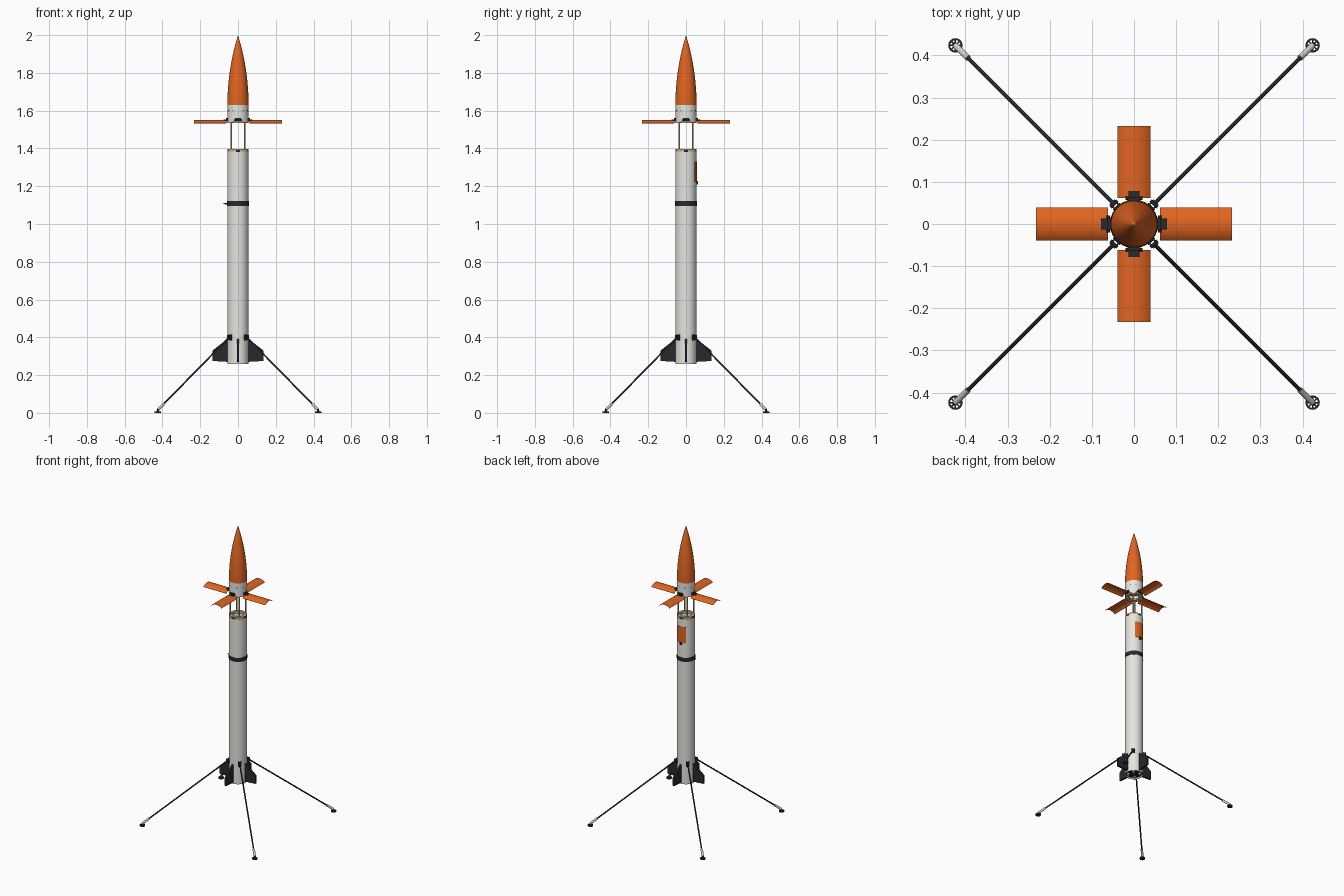
import bpy, bmesh
from math import pi, sin, cos, sqrt, radians
from mathutils import Matrix, Vector

if "Cube" in bpy.data.objects:
    bpy.data.objects.remove(bpy.data.objects["Cube"])


def material(name, r, g, b):
    m = bpy.data.materials.new(name)
    m.diffuse_color = (r, g, b, 1)
    m.use_nodes = True
    m.node_tree.nodes["Principled BSDF"].inputs["Base Color"].default_value = m.diffuse_color
    return m


ORANGE = material("orange", 0.75, 0.13, 0.015)
WHITE = material("off_white", 0.78, 0.79, 0.74)
BLACK = material("black", 0.02, 0.022, 0.025)
TAN = material("plywood", 0.62, 0.47, 0.27)
SILVER = material("silver", 0.6, 0.62, 0.65)
RED = material("red", 0.6, 0.02, 0.02)
I = Matrix.Identity(4)


def move(x, y, z):
    return Matrix.Translation((x, y, z))


def spin(deg):
    return Matrix.Rotation(radians(deg), 4, 'Z')


def finish(bm, name, mat, mtx=I):
    bmesh.ops.transform(bm, matrix=mtx, verts=bm.verts)
    bmesh.ops.recalc_face_normals(bm, faces=bm.faces)
    for f in bm.faces:
        f.smooth = True
    for e in bm.edges:
        e.smooth = e.calc_face_angle(0) < radians(32)
    me = bpy.data.meshes.new(name)
    bm.to_mesh(me)
    bm.free()
    me.materials.append(mat)
    ob = bpy.data.objects.new(name, me)
    bpy.context.collection.objects.link(ob)
    return ob


def lathe(name, profile, mat, mtx=I, n=64, closed=True):
    """Revolve (radius, z) points round z; a closed profile makes a hollow solid."""
    bm = bmesh.new()
    vs = [bm.verts.new((r, 0, z)) for r, z in profile]
    pairs = list(zip(vs, vs[1:])) + ([(vs[-1], vs[0])] if closed else [])
    es = [bm.edges.new(p) for p in pairs]
    bmesh.ops.spin(bm, geom=vs + es, cent=(0, 0, 0), axis=(0, 0, 1), angle=2 * pi,
                   steps=n, use_merge=True)
    bmesh.ops.remove_doubles(bm, verts=bm.verts, dist=1e-6)
    return finish(bm, name, mat, mtx)


def tube(name, ri, ro, z0, z1, mat, mtx=I, n=64):
    return lathe(name, [(ri, z0), (ro, z0), (ro, z1), (ri, z1)], mat, mtx, n)


def rod(name, a, b, r, mat, mtx=I, n=16, r2=None):
    a, b = Vector(a), Vector(b)
    bm = bmesh.new()
    bmesh.ops.create_cone(bm, cap_ends=True, segments=n, radius1=r,
                          radius2=r if r2 is None else r2, depth=(b - a).length)
    turn = (b - a).to_track_quat('Z', 'Y').to_matrix().to_4x4()
    return finish(bm, name, mat, mtx @ Matrix.Translation((a + b) / 2) @ turn)


def box(name, c, s, mat, mtx=I):
    bm = bmesh.new()
    bmesh.ops.create_cube(bm, size=1)
    return finish(bm, name, mat, mtx @ move(*c) @ Matrix.Diagonal((*s, 1)))


def shell(name, ri, ro, half, z0, z1, mat, mtx=I, n=16):
    """Curved panel centred on +x, spanning +-half degrees."""
    bm = bmesh.new()
    h = radians(half)
    ring = [bm.verts.new((r * cos(-h), r * sin(-h), z))
            for r, z in ((ri, z0), (ro, z0), (ro, z1), (ri, z1))]
    f = bm.faces.new(ring)
    bmesh.ops.spin(bm, geom=[f] + f.edges[:] + ring, cent=(0, 0, 0), axis=(0, 0, 1),
                   angle=2 * h, steps=n)
    bm.faces.ensure_lookup_table()
    if not any(len(fc.verts) == 4 and abs(fc.calc_center_median().y - ri * sin(-h)) < 0.002
               for fc in bm.faces):
        bm.faces.new(ring)
    return finish(bm, name, mat, mtx)


def plate(name, pts, t, mat, mtx=I):
    """Flat outline in the xz plane with thickness t along y."""
    bm = bmesh.new()
    f = bm.faces.new([bm.verts.new((x, -t / 2, z)) for x, z in pts])
    g = bmesh.ops.extrude_face_region(bm, geom=[f])['geom']
    bmesh.ops.translate(bm, vec=(0, t, 0), verts=[v for v in g if isinstance(v, bmesh.types.BMVert)])
    return finish(bm, name, mat, mtx)


R = 0.056

# Nose cone: tangent ogive
L, Z0 = 0.37, 1.63
rho = (R * R + L * L) / (2 * R)
nose = [(max(0, sqrt(rho ** 2 - (L * i / 20) ** 2) + R - rho), Z0 + L * i / 20) for i in range(21)]
nose[-1] = (0, 2.0)
lathe("nose_cone", [(0, Z0)] + nose, ORANGE, closed=False)

# Collar below the nose, with its ring
tube("nose_collar", 0.052, R, 1.54, 1.63, WHITE)
tube("upper_ring", 0.03, 0.0545, 1.535, 1.546, TAN)
rod("upper_bulkhead", (0, 0, 1.575), (0, 0, 1.58), 0.052, TAN, n=48)

# Main body tube, hollow at the top
tube("body_tube", 0.053, R, 0.26, 1.385, WHITE)
tube("lower_ring", 0.038, 0.0545, 1.382, 1.398, TAN)
rod("bay_floor", (0, 0, 1.335), (0, 0, 1.34), 0.053, TAN, n=48)
tube("body_band", 0.053, 0.0572, 1.095, 1.122, BLACK)

# Safety pin at the band on the left
rod("pin_shaft", (-0.05, 0, 1.108), (-0.068, 0, 1.108), 0.004, BLACK)
rod("pin_tip", (-0.066, 0, 1.108), (-0.076, 0, 1.108), 0.004, RED, r2=0.002)

# Access door on the back, with latch
shell("access_door", 0.0545, 0.0577, 35, 1.222, 1.332, ORANGE, spin(90))
box("door_latch", (0.058, 0, 1.218), (0.009, 0.014, 0.018), BLACK, spin(90))

# Engine end
rod("engine_plate", (0, 0, 0.27), (0, 0, 0.278), 0.053, BLACK, n=48)
tube("main_nozzle", 0.011, 0.016, 0.258, 0.272, BLACK, n=32)

foot_c = 0.424
for k in range(4):
    S, D = spin(90 * k), spin(90 * k + 45)
    # Open petal, arched side up, on its hinge
    lay = S @ move(0.062, 0, 1.55 - R) @ Matrix.Rotation(-pi / 2, 4, 'Y')
    shell("petal", 0.0535, R, 45, -0.171, 0, ORANGE, lay)
    box("hinge_block", (0.0575, 0, 1.552), (0.012, 0.032, 0.018), BLACK, S)
    box("hinge_leaf", (0.067, 0, 1.5505), (0.022, 0.026, 0.005), BLACK, S)
    rod("hinge_pin", (0.061, -0.02, 1.548), (0.061, 0.02, 1.548), 0.004, BLACK, S)
    box("petal_catch", (0.053, 0, 1.387), (0.006, 0.02, 0.009), BLACK, S)
    # Collar screws and spacer rods
    for a in (-28, 28):
        T = spin(90 * k + a)
        rod("collar_screw", (0.055, 0, 1.6), (0.0575, 0, 1.6), 0.0025, BLACK, T, 12)
    rod("spacer_rod", (0.0515 - 0.002, 0, 1.38), (0.0515 - 0.002, 0, 1.54), 0.0042, TAN, D)
    # Fin
    plate("fin", [(0.05, 0.27), (0.135, 0.275), (0.135, 0.33), (0.056, 0.392), (0.05, 0.392)],
          0.012, BLACK, S)
    # Small nozzles
    tube("small_nozzle", 0.006, 0.009, 0.259, 0.272, SILVER, D @ move(0.036, 0, 0), 24)
    # Leg bracket, leg, sleeve and foot
    q = sqrt(2)
    for y in (-0.007, 0.007):
        box("leg_bracket", (0.064, y, 0.4), (0.02, 0.004, 0.024), BLACK, D)
    box("bracket_base", (0.057, 0, 0.4), (0.006, 0.022, 0.032), BLACK, D)
    rod("bracket_pin", (0.067, -0.011, 0.4), (0.067, 0.011, 0.4), 0.004, BLACK, D)
    top, low = Vector((0.067, 0, 0.4)), Vector((foot_c * q, 0, 0.016))
    rod("leg", top, low, 0.0046, BLACK, D)
    rod("leg_sleeve", top.lerp(low, 0.92), low, 0.0075, SILVER, D)
    F = D @ move(foot_c * q, 0, 0)
    tube("foot_rim", 0.0125, 0.017, 0, 0.008, BLACK, F, 32)
    lathe("foot_hub", [(0, 0), (0.007, 0), (0.007, 0.01), (0.004, 0.018), (0, 0.018)],
          BLACK, F, 24, closed=False)
    for j in range(8):
        box("foot_spoke", (0.01, 0, 0.0035), (0.008, 0.0035, 0.007), BLACK, F @ spin(45 * j))
